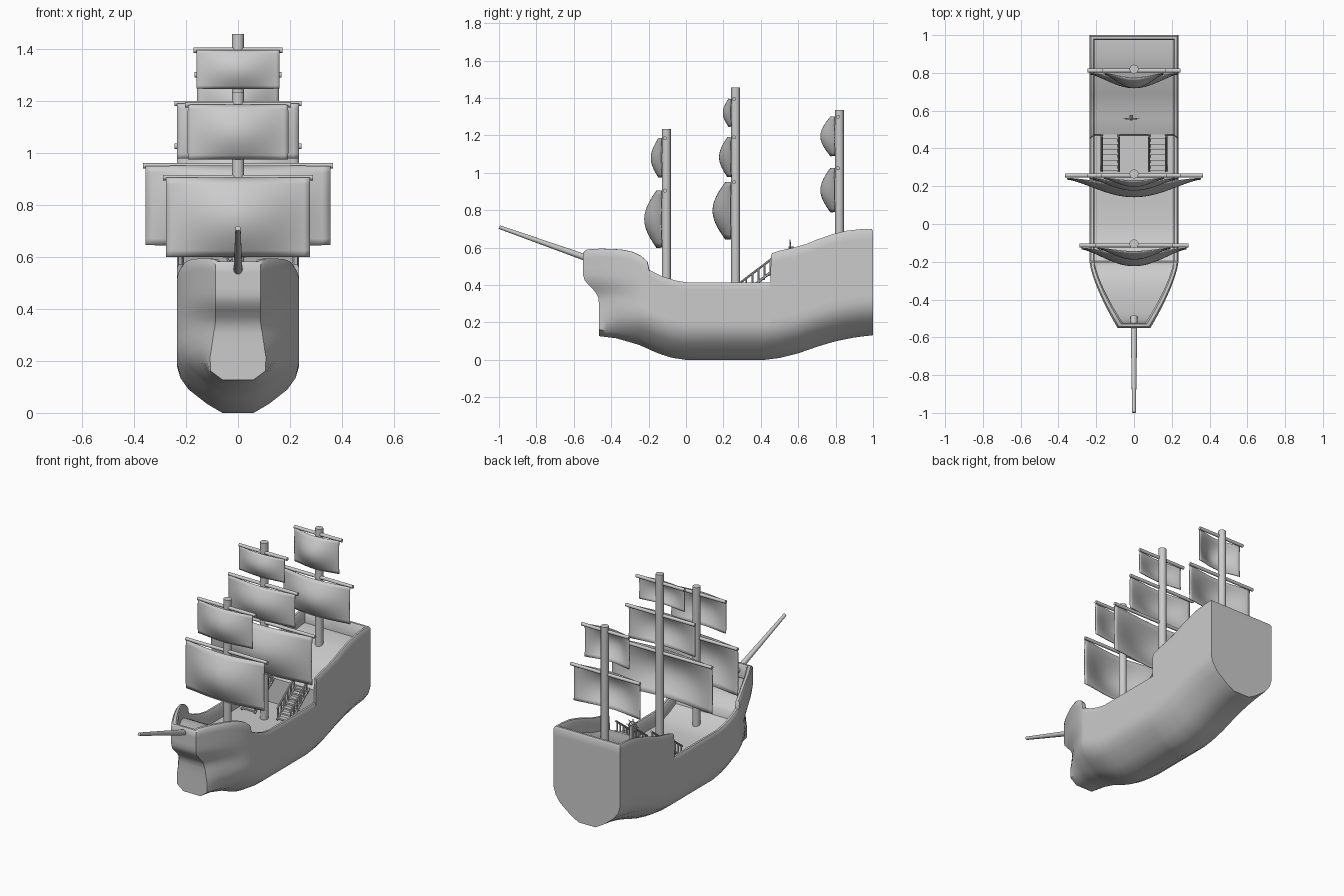
import bpy, bmesh, math
from mathutils import Vector

if "Cube" in bpy.data.objects:
    bpy.data.objects.remove(bpy.data.objects["Cube"])


def interp(table, v):
    if v <= table[0][0]:
        return table[0][1]
    for (a, fa), (b, fb) in zip(table, table[1:]):
        if v <= b:
            return fa + (fb - fa) * (v - a) / (b - a)
    return table[-1][1]


def make_object(name, bm, angle=35):
    me = bpy.data.meshes.new(name)
    bm.to_mesh(me)
    bm.free()
    ob = bpy.data.objects.new(name, me)
    bpy.context.collection.objects.link(ob)
    bpy.ops.object.select_all(action='DESELECT')
    ob.select_set(True)
    bpy.context.view_layer.objects.active = ob
    bpy.ops.object.shade_smooth_by_angle(angle=math.radians(angle))
    return ob


def add_rod(bm, p, q, r1, r2=None, seg=16):
    p, q = Vector(p), Vector(q)
    d = q - p
    m = d.to_track_quat('Z', 'Y').to_matrix().to_4x4()
    m.translation = (p + q) / 2
    bmesh.ops.create_cone(bm, cap_ends=True, segments=seg, radius1=r1,
                          radius2=r1 if r2 is None else r2, depth=d.length, matrix=m)


def add_box(bm, c, s):
    for v in bmesh.ops.create_cube(bm, size=1)['verts']:
        v.co = Vector(c) + Vector([a * b for a, b in zip(v.co, s)])


def grid_faces(bm, rows):
    for r, s in zip(rows, rows[1:]):
        for j in range(len(r) - 1):
            bm.faces.new((r[j], s[j], s[j + 1], r[j + 1]))


# Hull: lofted half sections with bulwark and sunken deck, mirrored
TOP = [(-.55, .582), (-.53, .592), (-.45, .595), (-.35, .59), (-.29, .578), (-.24, .555),
       (-.205, .525), (-.195, .48), (-.13, .448), (-.06, .425), (0, .415), (.45, .415),
       (.455, .57), (.5, .585), (.57, .6), (.64, .62), (.7, .645), (.78, .672),
       (.85, .69), (.93, .699), (1, .7)]
BOTTOM = [(-.465, .127), (-.37, .115), (-.25, .08), (-.15, .035), (-.08, .012), (0, 0),
          (.42, 0), (.5, .01), (.6, .035), (.7, .07), (.8, .1), (.9, .12), (1, .132)]
STEM = [(.3, -.465), (.35, -.472), (.39, -.51), (.42, -.54), (.45, -.55)]
TAPER = [(.125, 1), (.16, .9), (.21, .58), (.27, .43), (.34, .37), (.6, .37)]
BILGE = [(0, 0), (.06, 0), (.12, .035), (.19, .09), (.222, .135), (.235, .18)]


def section(y):
    """Half section from keel over the rim to the deck centre."""
    t = max(0, (-.2 - y) / .35)
    zb = interp(BOTTOM, -.2 - .265 * t if t else y)
    zt = interp(TOP, y)
    deck = zt - .085
    pts = [(x, zb + z, 0) for x, z in BILGE]
    z0 = zb + .18
    pts += [(.235, z0 + (zt - .012 - z0) * i / 9, 0) for i in range(1, 10)]
    out = []

    def place(x, z, inner):
        k = 1 + (interp(TAPER, z) - 1) * t ** 1.4
        x = max(0, x * k - inner)
        yy = -.2 + t * (interp(STEM, z) + .2) if t else y
        if y > .4:
            yy = min(y + .7 * inner, 1 - inner)
        elif t:
            yy += inner * t
        out.append(Vector((x, yy, z)))
    for x, z, i in pts:
        place(x, z, i)
    for inner, z in ((.007, zt), (.02, zt), (.027, zt - .01), (.027, deck)):
        place(.235, z, inner)
    out.append(Vector((0, out[-1].y, deck)))
    return out


stations = [-.2 - .35 * t for t in (1, .95, .85, .75, .65, .55, .45, .35, .27, .2, .12, .06, .015)]
stations += [-.195, -.16, -.13, -.09, -.06, -.03, 0, .1, .2, .3, .4, .42, .45, .455, .5, .535,
             .57, .6, .64, .67, .7, .74, .78, .82, .85, .89, .93, .965, 1]
rows = [section(y) for y in stations]
rows.insert(0, [Vector((0, p.y, p.z)) for p in rows[0]])
rows.append([Vector((0, p.y, p.z)) for p in rows[-1]])
bm = bmesh.new()
grid_faces(bm, [[bm.verts.new(p) for p in r] for r in rows])
bmesh.ops.remove_doubles(bm, verts=bm.verts, dist=.0004)
hull = make_object("hull", bm, 40)
mod = hull.modifiers.new("Mirror", 'MIRROR')
mod.merge_threshold = .001

# Masts
for name, y, z0, z1 in (("fore_mast", -.105, .33, 1.235), ("main_mast", .265, .32, 1.457),
                        ("aft_mast", .82, .55, 1.335)):
    bm = bmesh.new()
    add_rod(bm, (0, y, z0), (0, y, z1), .0235, seg=24)
    make_object(name, bm)

# Bowsprit
bm = bmesh.new()
add_rod(bm, (0, -.49, .53), (0, -.998, .71), .018, .01)
make_object("bowsprit", bm)


# Yards and billowing sails
def sail(name, my, ztop, zbot, half, depth):
    bm = bmesh.new()
    add_rod(bm, (-half - .011, my - .008, ztop), (half + .011, my - .008, ztop), .0105)
    make_object(name + "_yard", bm)
    bm = bmesh.new()
    rows = []
    for i in range(25):
        u = -1 + i / 12
        bell = .06 + .94 * max(0, math.cos(u * math.pi / 2)) ** 1.4
        rows.append([])
        for j in range(13):
            v = j / 12
            y = my - .021 - depth * bell * (.32 + .68 * math.sin(math.pi * v))
            rows[-1].append(bm.verts.new((u * half, y, zbot + (ztop - zbot) * v)))
    grid_faces(bm, rows)
    ob = make_object(name, bm)
    m = ob.modifiers.new("Thickness", 'SOLIDIFY')
    m.thickness = .005
    m.offset = 0


for args in (("fore_lower_sail", -.105, .905, .6, .277, .095),
             ("fore_upper_sail", -.105, 1.185, .975, .193, .06),
             ("main_lower_sail", .265, .95, .645, .355, .1),
             ("main_middle_sail", .265, 1.19, .978, .234, .065),
             ("main_top_sail", .265, 1.395, 1.247, .16, .045),
             ("aft_lower_sail", .82, 1.025, .79, .234, .078),
             ("aft_upper_sail", .82, 1.3, 1.09, .157, .078)):
    sail(*args)

# Stairs with railings, one on each side
for side, s in (("left", -1), ("right", 1)):
    bm = bmesh.new()
    for i in range(7):
        f = (i + .5) / 7
        add_box(bm, (s * .125, .28 + .2 * f, .335 + .15 * f), (.09, .03, .01))
    for x in (.08, .17):
        add_rod(bm, (s * x, .28, .335), (s * x, .475, .485), .007, seg=6)
        add_rod(bm, (s * x, .28, .405), (s * x, .465, .545), .006, seg=8)
        for i in range(6):
            f = (i + .3) / 6
            y, z = .28 + .195 * f, .335 + .15 * f
            add_rod(bm, (s * x, y, z), (s * x, y, z + .07), .005, seg=6)
    make_object(side + "_stairs", bm)

# Steering wheel on a post
cx, cy, cz = -.015, .557, .6
bm = bmesh.new()
add_box(bm, (cx, cy + .012, .55), (.018, .016, .1))
add_rod(bm, (cx, cy - .008, cz), (cx, cy + .02, cz), .007, seg=10)
for i in range(8):
    a, b = math.pi * i / 4, math.pi * (i + 1) / 4
    p = Vector((math.cos(a), 0, math.sin(a)))
    q = Vector((math.cos(b), 0, math.sin(b)))
    c = Vector((cx, cy, cz))
    add_rod(bm, c, c + p * .043, .0025, seg=6)
    add_rod(bm, c + p * .028, c + q * .028, .004, seg=6)
make_object("steering_wheel", bm)
